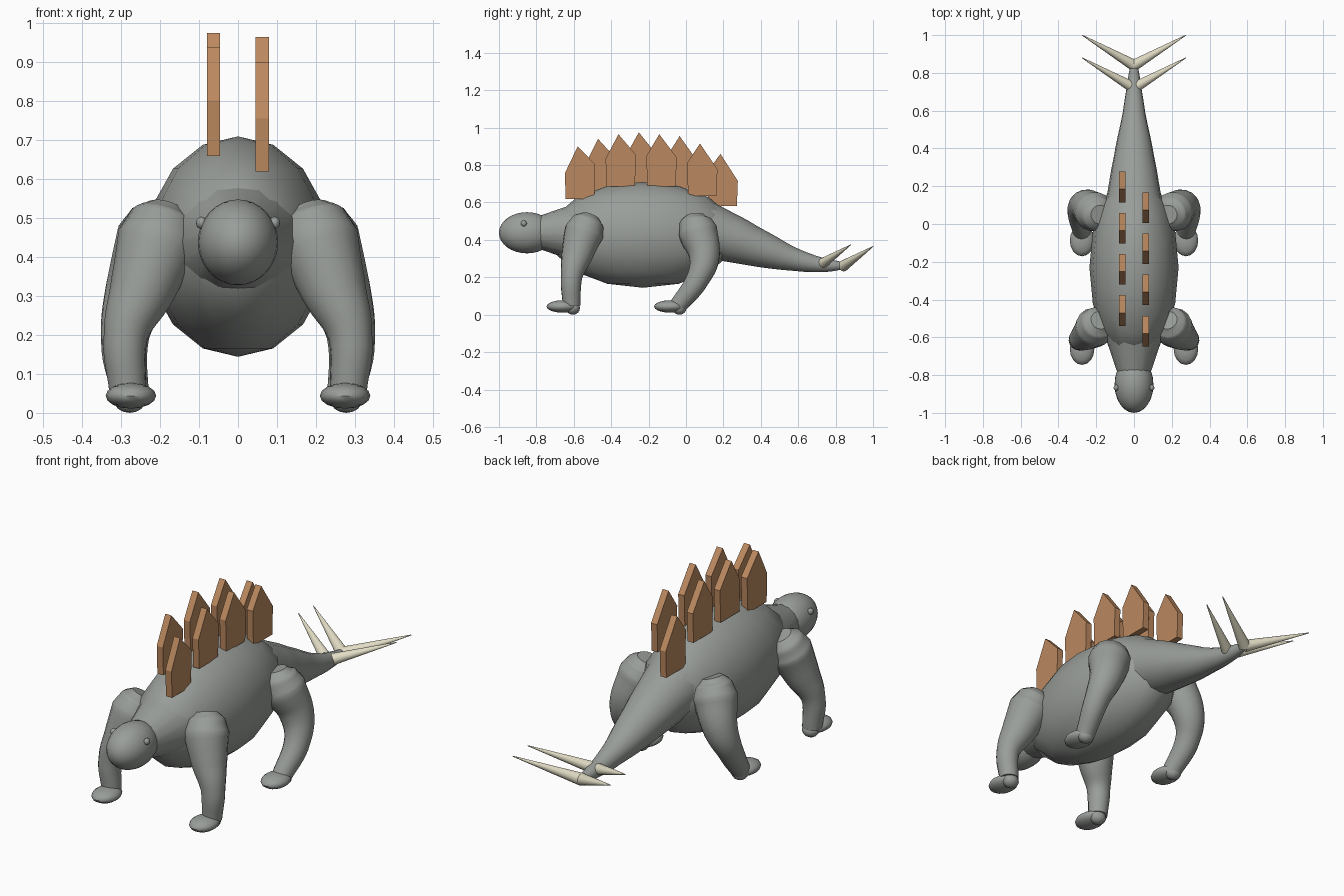
import bpy
import bmesh
from math import radians
from mathutils import Vector

cube = bpy.data.objects.get("Cube")
if cube:
    bpy.data.objects.remove(cube, do_unlink=True)


def material(name, rgb):
    mat = bpy.data.materials.new(name)
    mat.use_nodes = True
    mat.diffuse_color = (*rgb, 1)
    mat.node_tree.nodes["Principled BSDF"].inputs["Base Color"].default_value = (*rgb, 1)
    return mat


HIDE = material("grey hide", (0.32, 0.34, 0.32))
PLATE = material("brown plate", (0.5, 0.25, 0.115))
HORN = material("cream horn", (0.76, 0.72, 0.56))


def finish(obj, name, mat, smooth=True):
    obj.name = name
    obj.data.materials.append(mat)
    bpy.ops.object.select_all(action="DESELECT")
    obj.select_set(True)
    bpy.context.view_layer.objects.active = obj
    if smooth:
        bpy.ops.object.shade_smooth_by_angle(angle=radians(50))
    return obj


def ellipsoid(name, centre, radii, segments=16, rings=8):
    bpy.ops.mesh.primitive_uv_sphere_add(segments=segments, ring_count=rings, radius=1, location=centre)
    obj = bpy.context.object
    obj.scale = radii
    bpy.ops.object.transform_apply(location=False, rotation=False, scale=True)
    return finish(obj, name, HIDE)


def tube(name, path):
    """Smooth tapered limb through (x, y, z, radius) stations."""
    curve = bpy.data.curves.new(name, "CURVE")
    curve.dimensions = "3D"
    curve.bevel_depth = 1
    curve.bevel_resolution = 6
    curve.resolution_u = 6
    curve.use_fill_caps = True
    spline = curve.splines.new("BEZIER")
    spline.bezier_points.add(len(path) - 1)
    for point, (x, y, z, radius) in zip(spline.bezier_points, path):
        point.co = (x, y, z)
        point.radius = radius
        point.handle_left_type = point.handle_right_type = "AUTO"
    obj = bpy.data.objects.new(name, curve)
    bpy.context.collection.objects.link(obj)
    bpy.ops.object.select_all(action="DESELECT")
    obj.select_set(True)
    bpy.context.view_layer.objects.active = obj
    bpy.ops.object.convert(target="MESH")
    return finish(bpy.context.object, name, HIDE)


def cone(name, base, tip, r1, r2, mat):
    base, tip = Vector(base), Vector(tip)
    axis = tip - base
    bpy.ops.mesh.primitive_cone_add(vertices=16, radius1=r1, radius2=r2, depth=axis.length,
                                    location=(base + tip) / 2,
                                    rotation=axis.to_track_quat("Z", "Y").to_euler())
    return finish(bpy.context.object, name, mat)


def back_plate(name, x, y, peak, lean):
    """Pointed pentagon plate; lean lowers the shoulder facing the nearer end."""
    half, thick = 0.081, 0.034
    outline = [(-half + 0.005, -0.28), (half - 0.005, -0.28), (half, -0.12 - lean),
               (-0.012, 0), (-half, -0.12 + lean)]
    bm = bmesh.new()
    face = bm.faces.new([bm.verts.new((x - thick / 2, y + dy, peak + dz)) for dy, dz in outline])
    grown = bmesh.ops.extrude_face_region(bm, geom=[face])["geom"]
    bmesh.ops.translate(bm, vec=(thick, 0, 0), verts=[v for v in grown if isinstance(v, bmesh.types.BMVert)])
    bmesh.ops.recalc_face_normals(bm, faces=bm.faces)
    mesh = bpy.data.meshes.new(name)
    bm.to_mesh(mesh)
    bm.free()
    obj = bpy.data.objects.new(name, mesh)
    bpy.context.collection.objects.link(obj)
    finish(obj, name, PLATE, smooth=False)


# Trunk, neck, head and tail
ellipsoid("body", (0, -0.23, 0.427), (0.236, 0.5, 0.283))
cone("neck", (0, -0.54, 0.44), (0, -0.81, 0.44), 0.172, 0.08, HIDE)
ellipsoid("head", (0, -0.85, 0.438), (0.103, 0.15, 0.11), 24, 16)
tube("tail", [(0, 0.1, 0.455, 0.152), (0, 0.25, 0.405, 0.127), (0, 0.4, 0.352, 0.099),
              (0, 0.6, 0.29, 0.058), (0, 0.74, 0.265, 0.037), (0, 0.86, 0.262, 0.017)])

# Paired parts on both sides
for side, s in (("left", 1), ("right", -1)):
    ellipsoid(side + "_eye", (s * 0.094, -0.867, 0.488), (0.014, 0.016, 0.016), 12, 8)
    tube(side + "_front_leg", [
        (s * 0.18, -0.51, 0.525, 0.05), (s * 0.19, -0.522, 0.495, 0.088),
        (s * 0.205, -0.545, 0.44, 0.106), (s * 0.245, -0.582, 0.32, 0.085),
        (s * 0.288, -0.612, 0.2, 0.057), (s * 0.283, -0.612, 0.05, 0.047)])
    tube(side + "_hind_leg", [
        (s * 0.18, 0.05, 0.53, 0.05), (s * 0.19, 0.052, 0.497, 0.088),
        (s * 0.21, 0.065, 0.44, 0.106), (s * 0.26, 0.098, 0.31, 0.083),
        (s * 0.29, 0.065, 0.195, 0.062), (s * 0.275, -0.05, 0.038, 0.046)])
    for end, y in (("front", -0.662), ("hind", -0.087)):
        ellipsoid(f"{side}_{end}_foot", (s * 0.275, y, 0.044), (0.065, 0.084, 0.033))
    for end, y, z, reach in (("front", 0.72, 0.268, 0.16), ("rear", 0.84, 0.26, 0.16)):
        cone(f"{side}_{end}_tail_spike", (0, y, z), (s * 0.275, y + reach, z + 0.105),
             0.03, 0.002, HORN)

# Staggered rows of back plates, alternating left and right
peaks = [0.9, 0.94, 0.965, 0.975, 0.965, 0.955, 0.915, 0.86]
for i, peak in enumerate(peaks):
    back_plate(f"back_plate_{i + 1}", -0.063 if i % 2 else 0.062,
               -0.567 + i * 0.109, peak, (i - 3.5) * 0.007)

# Stubs that close the ankles onto the ground
for s, side in ((1, "left"), (-1, "right")):
    for end, y in (("front", -0.605), ("hind", -0.035)):
        ellipsoid(f"{side}_{end}_heel", (s * 0.278, y, 0.035), (0.042, 0.038, 0.035), 12, 8)
